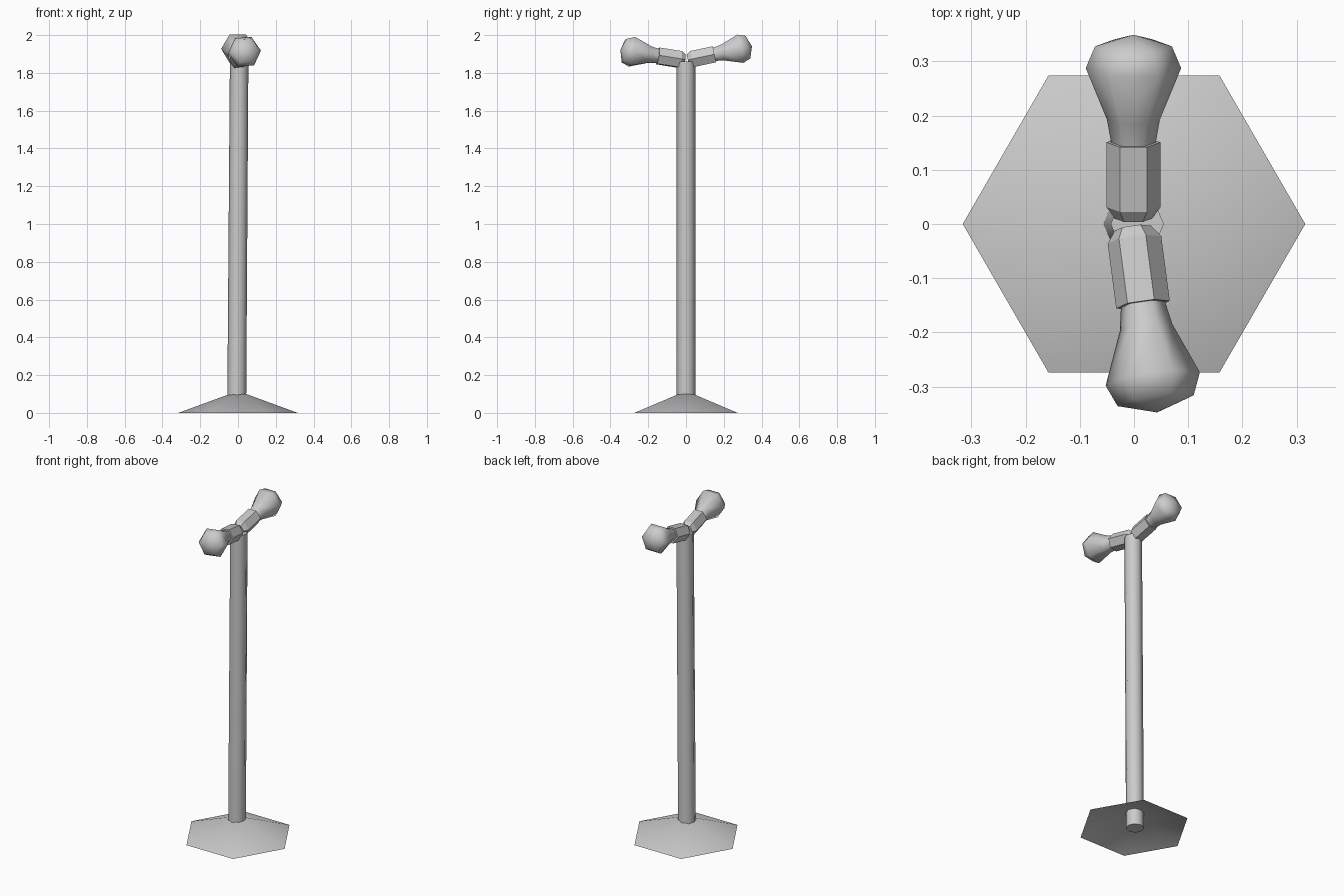
import bpy, bmesh
from math import cos, sin, pi, radians
from mathutils import Matrix, Vector

cube = bpy.data.objects.get("Cube")
if cube:
    bpy.data.objects.remove(cube, do_unlink=True)

grey = bpy.data.materials.new("lamp_grey")
grey.use_nodes = True
grey.diffuse_color = (0.6, 0.6, 0.6, 1)
grey.node_tree.nodes["Principled BSDF"].inputs["Base Color"].default_value = (0.6, 0.6, 0.6, 1)


def lathe(name, profile, sides, matrix, smooth=True, caps=(True, True)):
    """Sweep (radius, height) pairs around local z; zero radius makes a point."""
    bm = bmesh.new()
    rings = []
    for r, h in profile:
        if r == 0:
            rings.append([bm.verts.new((0, 0, h))] * sides)
        else:
            rings.append([bm.verts.new((r * cos(2 * pi * i / sides), r * sin(2 * pi * i / sides), h))
                          for i in range(sides)])
    for low, high in zip(rings, rings[1:]):
        for i in range(sides):
            j = (i + 1) % sides
            corners = list(dict.fromkeys((low[i], low[j], high[j], high[i])))
            bm.faces.new(corners)
    if caps[0]:
        bm.faces.new(rings[0][::-1])
    if caps[1]:
        bm.faces.new(rings[-1])
    for face in bm.faces:
        face.smooth = smooth and len(face.verts) <= 4
    bm.transform(matrix)
    mesh = bpy.data.meshes.new(name)
    bm.to_mesh(mesh)
    bm.free()
    mesh.materials.append(grey)
    obj = bpy.data.objects.new(name, mesh)
    bpy.context.collection.objects.link(obj)
    return obj


# Hollow base cone, open underneath
lathe("base", [(0.316, 0), (0, 0.116)], 6, Matrix(), caps=(False, False))

# Pole with a very slight sideways lean
lean = Matrix.Translation((-0.007, 0, 0))
lean[0][2] = 0.007
lathe("pole", [(0.05, 0), (0.049, 1.86)], 8, lean)

# Two bulbs in hexagonal sockets, pointing back and front
socket = [(0.034, 0.008), (0.05, 0.03), (0.05, 0.152)]
bulb = [(0.04, 0.145), (0.049, 0.195), (0.088, 0.292), (0.071, 0.333), (0, 0.355)]


def add_lamp(side, base, yaw, pitch, roll):
    # Local z becomes the lamp axis, local x stays level
    aim = (Matrix.Translation(base) @ Matrix.Rotation(radians(yaw), 4, "Z")
           @ Matrix.Rotation(radians(pitch - 90), 4, "X") @ Matrix.Rotation(radians(roll), 4, "Z"))
    lathe(side + "_socket", socket, 6, aim, smooth=False)
    lathe(side + "_bulb", bulb, 6, aim, caps=(True, False))


add_lamp("back", Vector((-0.001, 0.002, 1.867)), 0, 12, 0)
add_lamp("front", Vector((-0.003, 0, 1.866)), 187.5, 9, 4)
